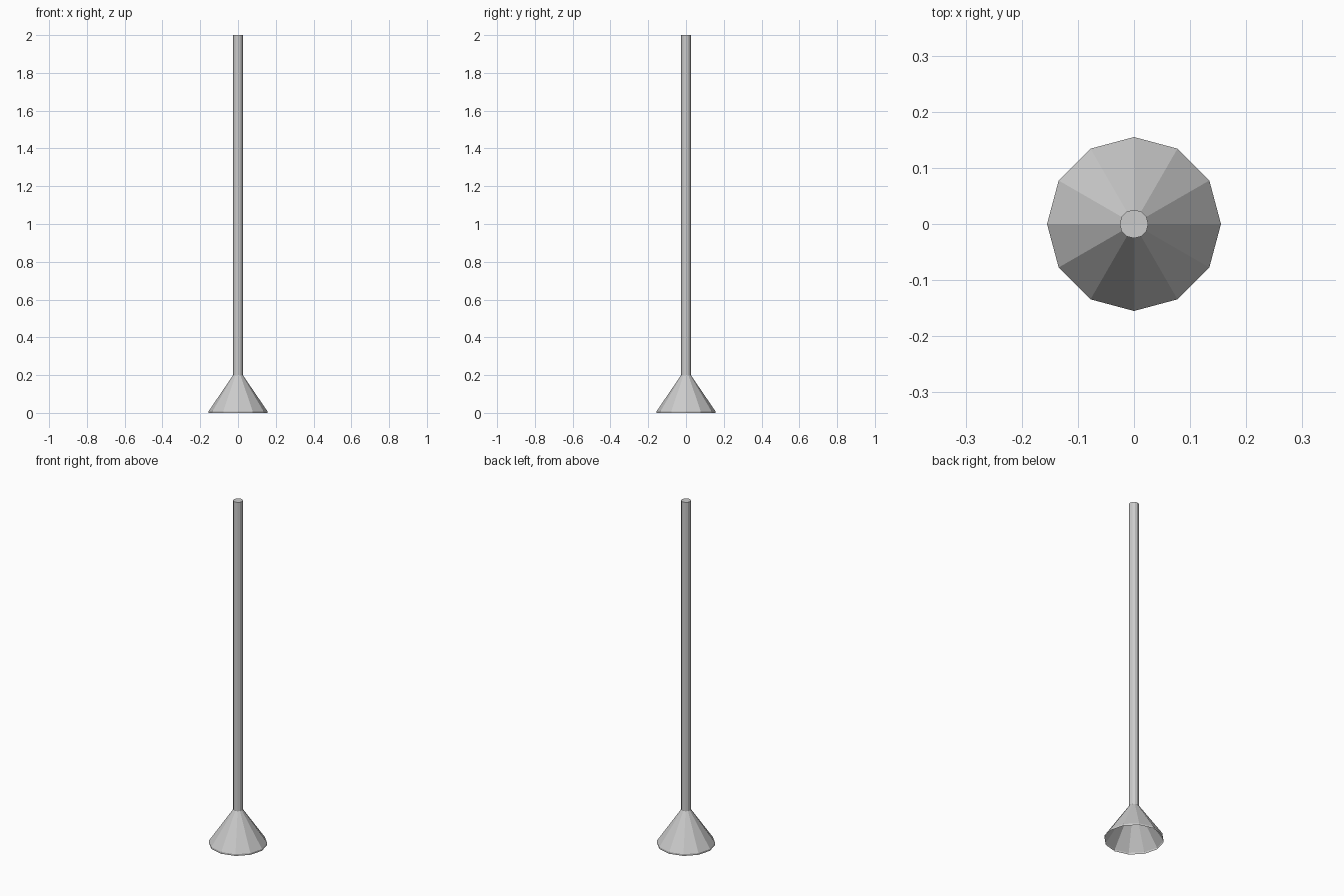
import bpy, bmesh, math

if "Cube" in bpy.data.objects:
    bpy.data.objects.remove(bpy.data.objects["Cube"])

SIDES = 12


def lathe(name, profile, cap_top=False):
    """Revolve (radius, z) points, listed bottom to top, around the z axis."""
    bm = bmesh.new()
    rings = []
    for r, z in profile:
        rings.append([bm.verts.new((r * math.cos(2 * math.pi * i / SIDES),
                                    r * math.sin(2 * math.pi * i / SIDES), z))
                      for i in range(SIDES)])
    for low, high in zip(rings, rings[1:]):
        for i in range(SIDES):
            j = (i + 1) % SIDES
            bm.faces.new((low[i], low[j], high[j], high[i]))
    if cap_top:
        bm.faces.new(rings[-1])
    mesh = bpy.data.meshes.new(name)
    bm.to_mesh(mesh)
    bm.free()
    obj = bpy.data.objects.new(name, mesh)
    bpy.context.collection.objects.link(obj)
    return obj


# Hollow conical shade, open below, with a short upright rim
lathe("shade", [(0.155, 0.0), (0.155, 0.01), (0.0255, 0.2)])

# Long hanging rod, closed at the top
lathe("rod", [(0.0255, 0.2), (0.0255, 2.0)], cap_top=True)
